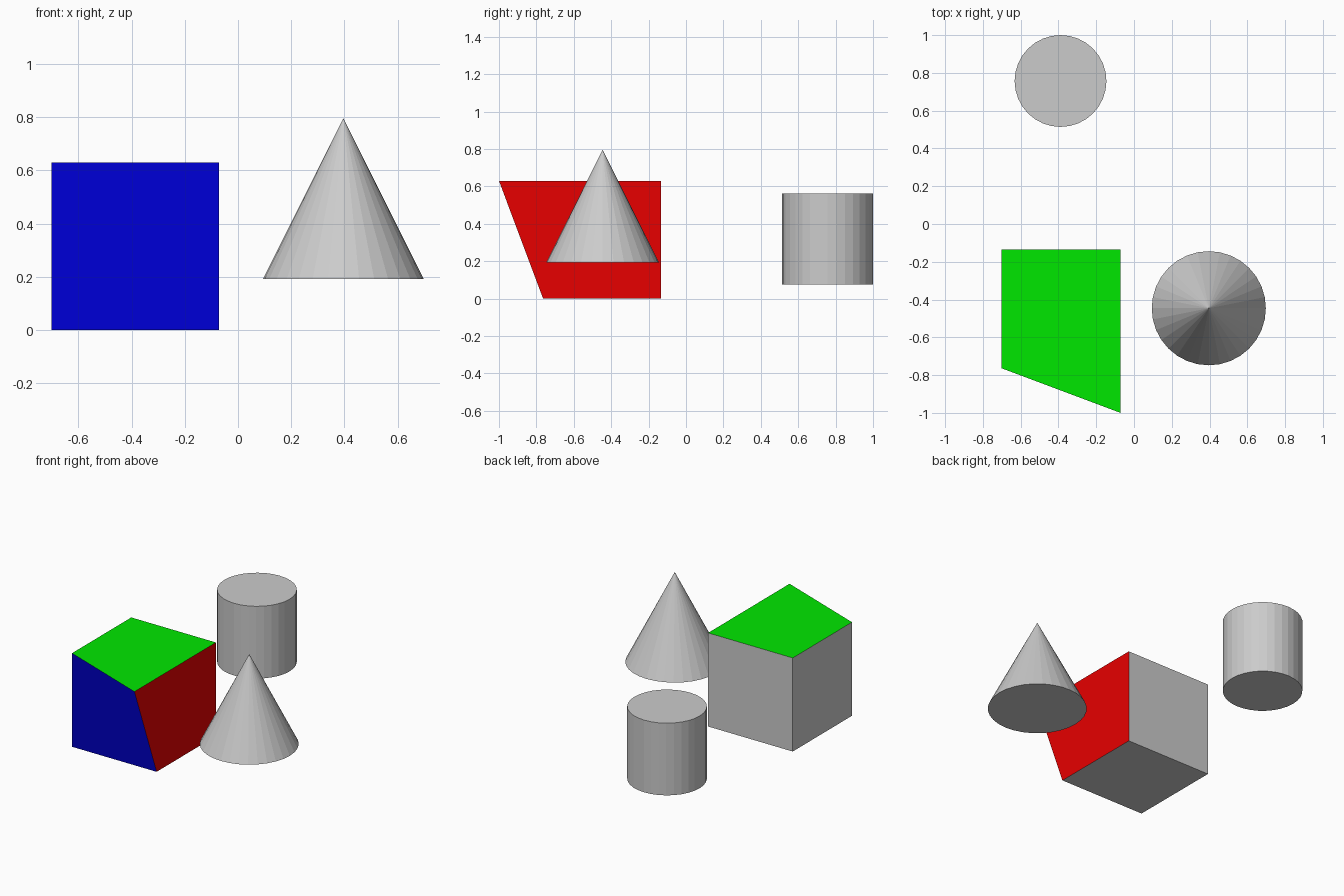
import bpy

if "Cube" in bpy.data.objects:
    bpy.data.objects.remove(bpy.data.objects["Cube"])


def colour(name, rgb):
    mat = bpy.data.materials.new(name)
    mat.diffuse_color = (*rgb, 1)
    mat.use_nodes = True
    mat.node_tree.nodes["Principled BSDF"].inputs["Base Color"].default_value = mat.diffuse_color
    return mat


# Cube with one corner (right, front, top) pulled forward
bpy.ops.mesh.primitive_cube_add(size=0.63, location=(-0.386, -0.449, 0.315))
cube = bpy.context.object
cube.name = "skewed_cube"
mesh = cube.data

# Front, right and top faces are painted, the rest stay grey
for mat in (colour("grey", (0.8, 0.8, 0.8)), colour("blue", (0.0, 0.0, 0.8)),
            colour("red", (0.8, 0.0, 0.0)), colour("green", (0.0, 0.8, 0.0))):
    mesh.materials.append(mat)
for face in mesh.polygons:
    n = face.normal
    if n.y < -0.9:
        face.material_index = 1
    elif n.x > 0.9:
        face.material_index = 2
    elif n.z > 0.9:
        face.material_index = 3

for v in mesh.vertices:
    if v.co.x > 0 and v.co.y < 0 and v.co.z > 0:
        v.co.y -= 0.236

# Floating cone
bpy.ops.mesh.primitive_cone_add(vertices=32, radius1=0.302, radius2=0, depth=0.604,
                                location=(0.396, -0.446, 0.494))
bpy.context.object.name = "cone"

# Floating cylinder
bpy.ops.mesh.primitive_cylinder_add(vertices=32, radius=0.243, depth=0.486,
                                    location=(-0.389, 0.757, 0.318))
bpy.context.object.name = "cylinder"
